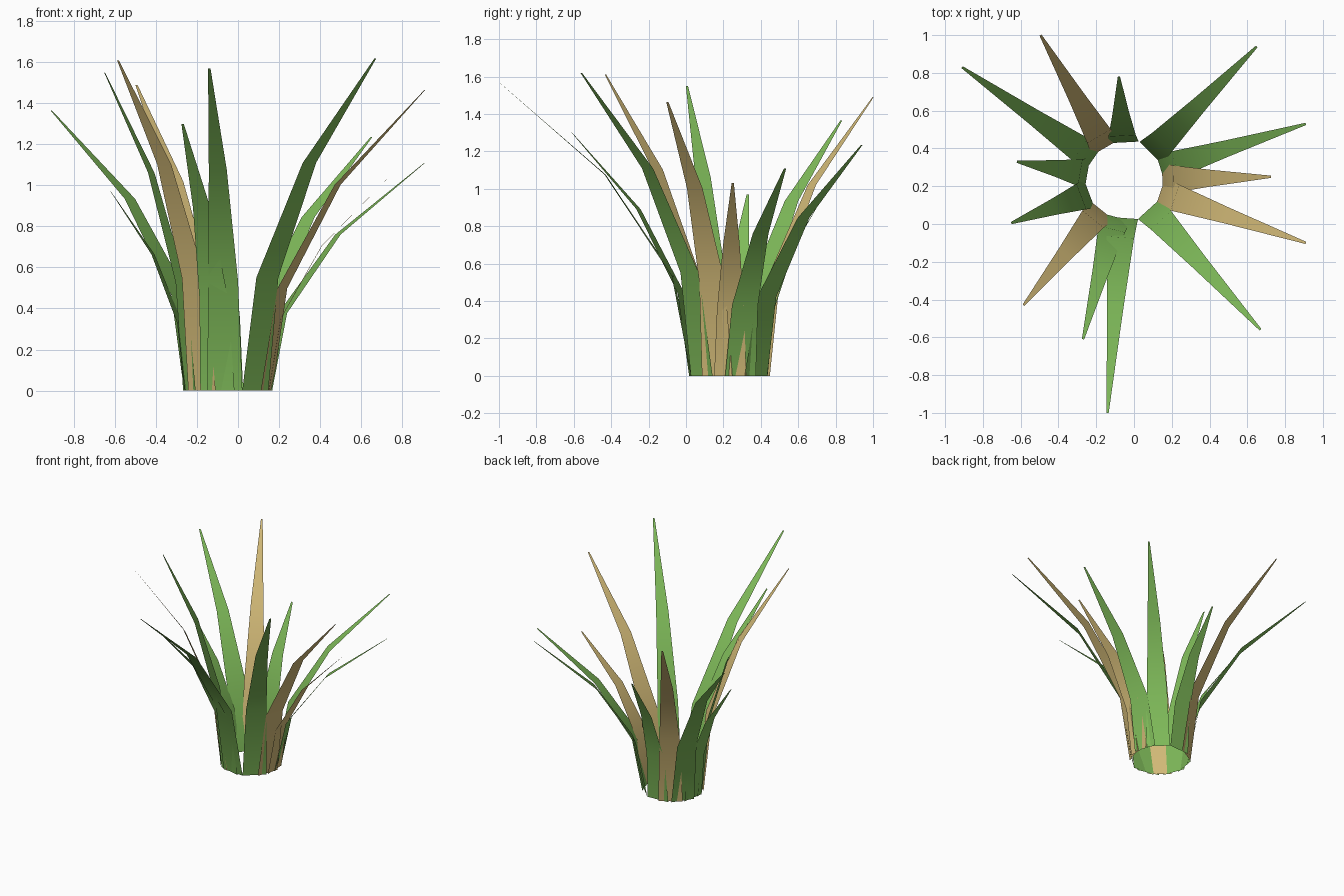
import bpy
from mathutils import Vector

if "Cube" in bpy.data.objects:
    bpy.data.objects.remove(bpy.data.objects["Cube"])

# Flat colours
def material(name, rgb):
    m = bpy.data.materials.new(name)
    m.diffuse_color = (*rgb, 1.0)
    m.use_nodes = True
    m.node_tree.nodes["Principled BSDF"].inputs["Base Color"].default_value = m.diffuse_color
    return m

green = material("leaf green", (0.21, 0.49, 0.10))
straw = material("dry straw", (0.66, 0.50, 0.19))

CENTRE = Vector((-0.05, 0.232, 0))   # middle of the root ring
RING = 0.2                           # radius of the root ring
# Blade profile: (outward fraction, height fraction, width)
PROFILE = [(0.0, 0.0, 0.172), (0.10, 0.34, 0.145),
           (0.45, 0.685, 0.088), (1.0, 1.0, 0.012)]

# Each blade is a bent, tapering strip leaning radially out of the ring
def blade(name, tip, mat):
    out = Vector((tip[0], tip[1], 0)) - CENTRE
    reach = out.length
    out.normalize()
    side = Vector((-out.y, out.x, 0))
    verts, faces = [], []
    for f, h, w in PROFILE:
        p = CENTRE + out * (RING + (reach - RING) * f)
        p.z = tip[2] * h
        verts += [p - side * w / 2, p + side * w / 2]
    for i in range(len(PROFILE) - 1):
        a = 2 * i
        faces.append((a, a + 1, a + 3, a + 2))
    me = bpy.data.meshes.new(name)
    me.from_pydata(verts, [], faces)
    me.materials.append(mat)
    me.shade_smooth()
    ob = bpy.data.objects.new(name, me)
    bpy.context.collection.objects.link(ob)

# Blade tips, round the clump
green_tips = [(-0.91, 0.83, 1.365), (-0.08, 0.78, 1.04), (0.65, 0.94, 1.235),
              (0.91, 0.53, 1.11), (0.67, -0.56, 1.62), (-0.14, -1.0, 1.57),
              (-0.27, -0.61, 1.30), (-0.65, 0.005, 1.55), (-0.62, 0.33, 0.97)]
straw_tips = [(-0.495, 1.0, 1.49), (0.725, 0.25, 1.03),
              (0.91, -0.1, 1.465), (-0.585, -0.43, 1.61)]

for i, t in enumerate(green_tips):
    blade(f"green_blade_{i + 1}", t, green)
for i, t in enumerate(straw_tips):
    blade(f"dry_blade_{i + 1}", t, straw)
